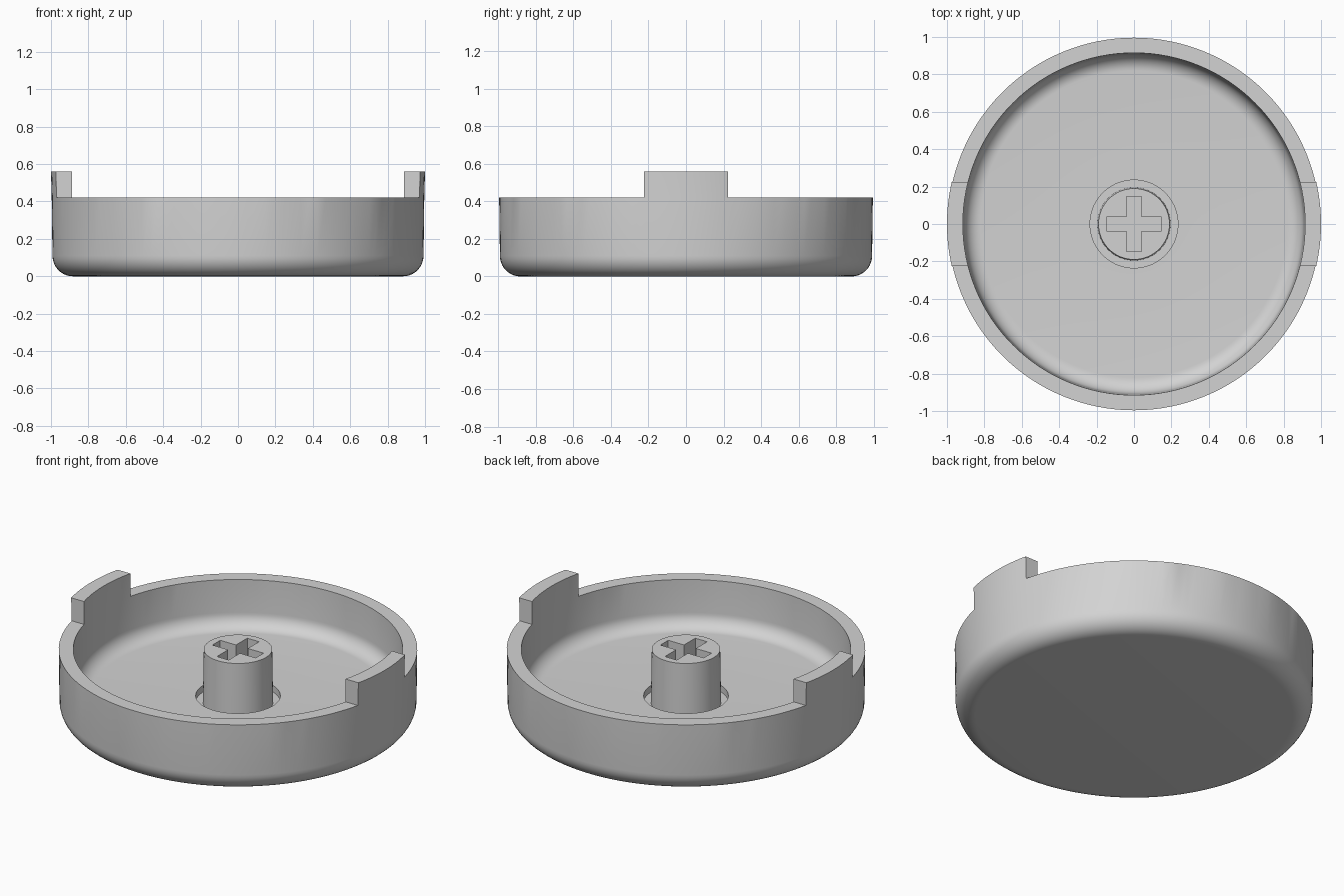
import bpy
import bmesh
from math import cos, sin, pi, radians
from mathutils import Matrix, Vector

RIM, TAB_TOP, TAB_HALF = 0.42, 0.56, 0.225
FLOOR, RECESS = 0.135, 0.095
STEPS = 128

if "Cube" in bpy.data.objects:
    bpy.data.objects.remove(bpy.data.objects["Cube"], do_unlink=True)

grey = bpy.data.materials.new("light_grey_plastic")
colour = (0.65, 0.65, 0.65, 1)
grey.diffuse_color = colour
grey.use_nodes = True
grey.node_tree.nodes["Principled BSDF"].inputs["Base Color"].default_value = colour


def link_mesh(name, bm):
    bmesh.ops.recalc_face_normals(bm, faces=bm.faces)
    mesh = bpy.data.meshes.new(name)
    bm.to_mesh(mesh)
    bm.free()
    mesh.materials.append(grey)
    obj = bpy.data.objects.new(name, mesh)
    bpy.context.collection.objects.link(obj)
    return obj


def fillet(r, z, rad, n=10):
    """Quarter arc from the flat floor out and up to the wall."""
    return [(r + rad * sin(i / n * pi / 2), z + rad - rad * cos(i / n * pi / 2))
            for i in range(n + 1)]


def lathe(name, profile):
    bm = bmesh.new()
    verts = [bm.verts.new((r, 0, z)) for r, z in profile]
    edges = [bm.edges.new(pair) for pair in zip(verts, verts[1:])]
    bmesh.ops.spin(bm, geom=verts + edges, cent=(0, 0, 0), axis=(0, 0, 1),
                   angle=2 * pi, steps=STEPS, use_merge=True)
    bmesh.ops.remove_doubles(bm, verts=bm.verts, dist=0.0001)
    return link_mesh(name, bm)


def cut_box(target, centre, size):
    bm = bmesh.new()
    bmesh.ops.create_cube(bm, size=1, matrix=Matrix.Translation(centre)
                          @ Matrix.Diagonal(Vector((*size, 1))))
    cutter = link_mesh("cutter", bm)
    cutter.hide_render = True
    mod = target.modifiers.new("cut", "BOOLEAN")
    mod.operation, mod.solver, mod.object = "DIFFERENCE", "EXACT", cutter
    bpy.context.view_layer.update()
    graph = bpy.context.evaluated_depsgraph_get()
    mesh = bpy.data.meshes.new_from_object(target.evaluated_get(graph))
    target.modifiers.clear()
    target.data = mesh
    bpy.data.objects.remove(cutter, do_unlink=True)


# Rounded cup, sunken ring and central stem in one turned profile
outside = [(0, 0)] + fillet(0.882, 0, 0.11) + [(0.996, RIM), (1.0, TAB_TOP)]
inside = [(0.915, TAB_TOP), (0.915, RIM)] + fillet(0.82, FLOOR, 0.087)[::-1]
stem = [(0.235, FLOOR), (0.235, RECESS), (0.195, RECESS), (0.19, RIM), (0, RIM)]
cup = lathe("cup_with_stem", outside + inside + stem)

# Lower the rim everywhere except the two side tabs
for side in (-1, 1):
    cut_box(cup, (0, side * (TAB_HALF + 0.5), RIM + 0.25), (2.4, 1, 0.5))

# Cross-shaped socket in the stem
cut_box(cup, (0, 0, RIM), (0.294, 0.076, 0.5))
cut_box(cup, (0, 0, RIM), (0.08, 0.294, 0.5))

bpy.ops.object.select_all(action="DESELECT")
cup.select_set(True)
bpy.context.view_layer.objects.active = cup
bpy.ops.object.shade_smooth_by_angle(angle=radians(30))
